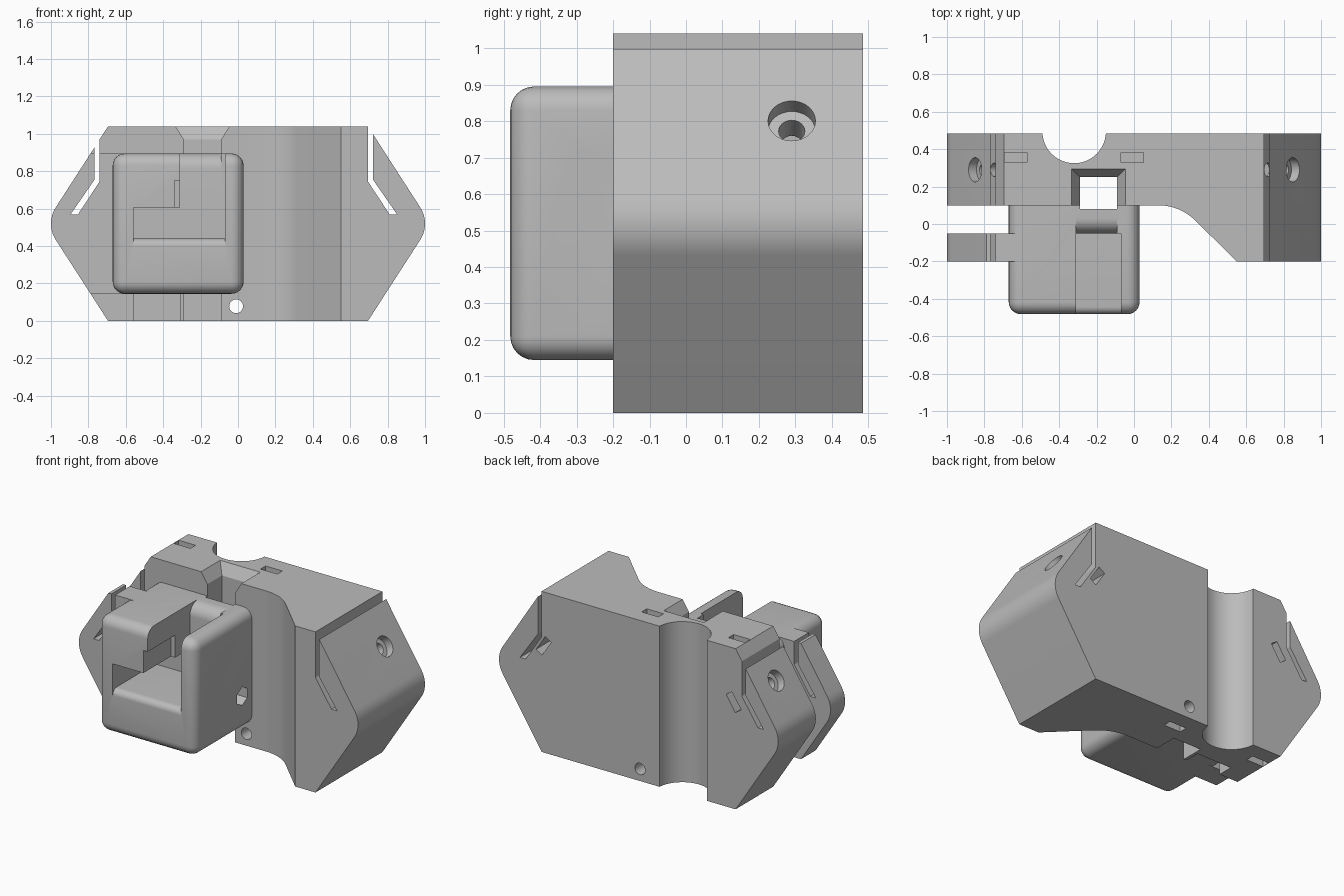
import bpy, bmesh
from math import sin, cos, pi, radians, asin
from mathutils import Vector

cube = bpy.data.objects.get("Cube")
if cube:
    bpy.data.objects.remove(cube, do_unlink=True)

grey = bpy.data.materials.new("light grey plastic")
grey.use_nodes = True
tone = (0.5, 0.5, 0.5, 1)
grey.diffuse_color = tone
grey.node_tree.nodes["Principled BSDF"].inputs["Base Color"].default_value = tone


def make(name, bm):
    bmesh.ops.recalc_face_normals(bm, faces=bm.faces)
    mesh = bpy.data.meshes.new(name)
    bm.to_mesh(mesh)
    bm.free()
    mesh.materials.append(grey)
    ob = bpy.data.objects.new(name, mesh)
    bpy.context.collection.objects.link(ob)
    return ob


def prism(name, pts, axis, lo, hi):
    """Extrude a 2D outline along an axis."""
    place = {"x": lambda a, b, t: (t, a, b),
             "y": lambda a, b, t: (a, t, b),
             "z": lambda a, b, t: (a, b, t)}[axis]
    bm = bmesh.new()
    face = bm.faces.new([bm.verts.new(place(a, b, lo)) for a, b in pts])
    side = bmesh.ops.extrude_face_region(bm, geom=[face])
    move = Vector(place(0, 0, hi - lo))
    for v in side["geom"]:
        if isinstance(v, bmesh.types.BMVert):
            v.co += move
    return make(name, bm)


def box(name, x0, x1, y0, y1, z0, z1, round_by=0):
    ob = prism(name, [(x0, y0), (x1, y0), (x1, y1), (x0, y1)], "z", z0, z1)
    if round_by:
        bm = bmesh.new()
        bm.from_mesh(ob.data)
        bmesh.ops.bevel(bm, geom=bm.edges[:], offset=round_by, segments=6,
                        profile=0.5, affect="EDGES")
        bm.to_mesh(ob.data)
        bm.free()
    return ob


def rod(start, end, r, sides=32):
    start, end = Vector(start), Vector(end)
    bm = bmesh.new()
    bmesh.ops.create_cone(bm, cap_ends=True, segments=sides, radius1=r,
                          radius2=r, depth=(end - start).length)
    turn = (end - start).to_track_quat("Z", "Y")
    for v in bm.verts:
        v.co = turn @ v.co + (start + end) / 2
    return make("rod_cutter", bm)


def combine(target, tool, operation="DIFFERENCE"):
    mod = target.modifiers.new("combine", "BOOLEAN")
    mod.operation, mod.solver, mod.object = operation, "EXACT", tool
    bpy.context.view_layer.objects.active = target
    bpy.ops.object.modifier_apply(modifier=mod.name)
    bpy.data.objects.remove(tool, do_unlink=True)


def arc(cx, cy, r, a0, a1, n=10):
    return [(cx + r * cos(radians(a0 + (a1 - a0) * i / n)),
             cy + r * sin(radians(a0 + (a1 - a0) * i / n))) for i in range(n + 1)]


# Front outline with rounded tips, shared by body and ear
H, MID = 1.04, 0.52
TILT = asin(0.55) * 180 / pi
outline = ([(-0.695, 0), (0.695, 0)] + arc(0.84, MID, 0.16, -TILT, TILT)
           + [(0.695, H), (-0.695, H)]
           + arc(-0.84, MID, 0.16, 180 - TILT, 180 + TILT))

# Main body: plan shape limited by the front outline
plan = ([(-1.1, 0.1)] + arc(0.13, -0.18, 0.28, 90, 45)
        + [(0.55, -0.2), (1.1, -0.2), (1.1, 0.485), (-1.1, 0.485)])
body = prism("carriage_body", plan, "z", -0.1, 1.2)
combine(body, prism("outline", outline, "y", -0.5, 0.8), "INTERSECT")

# Front ear and rounded housing
ear = prism("front_ear", outline, "y", -0.2, -0.05)
combine(ear, box("limit", -1.2, -0.6, -0.5, 0.5, 0.145, 0.895), "INTERSECT")
housing = box("housing", -0.67, 0.03, -0.482, 0.2, 0.145, 0.895, 0.065)
combine(housing, ear, "UNION")
combine(body, housing, "UNION")


def cut(tool):
    combine(body, tool)


# Round groove down the back
cut(rod((-0.32, 0.495, -0.1), (-0.32, 0.495, 1.2), 0.17, 48))

# Rod clamps on both sides: bore, bent slit, clamp screw, nut pocket
for s, shift in ((1, 0), (-1, 0.045)):
    hole = s * (0.77 + shift)
    cut(rod((hole, -0.6, MID), (hole, 0.6, MID), 0.088, 40))
    slit = [(0.695, 1.2), (0.695, 0.745), (0.81, 0.57),
            (0.85, 0.57), (0.722, 0.755), (0.722, 1.2)]
    cut(prism("slit", [(s * (x + shift), z) for x, z in slit], "y", -0.6, 0.6))
    axis = Vector((s * 0.835, 0, 0.55))
    face = Vector((s * 0.848, 0.29, 0.8))
    cut(rod(face - axis * 0.05, face + axis * 0.2, 0.065))
    cut(rod(face - axis * 0.28, face + axis * 0.2, 0.036, 24))
    mid, across = face - axis * 0.2, Vector((-axis.z, 0, axis.x))
    corners = [mid + axis * a * 0.025 + across * b * 0.06
               for a, b in ((-1, -1), (1, -1), (1, 1), (-1, 1))]
    cut(prism("nut_pocket", [(c.x, c.z) for c in corners], "y", 0.23, 0.6))

# Four mounting holes with wider mouths, and their nut pockets
for x in (-0.632, -0.01):
    for z in (0.078, 0.963):
        cut(rod((x, -0.6, z), (x, 0.6, z), 0.037, 24))
        cut(rod((x, -0.1, z), (x, 0.12, z), 0.052, 24))
        low = -0.1 if z < MID else 0.91
        cut(box("nut_slot", x - 0.06, x + 0.06, 0.33, 0.382, low, low + 0.23))

# Belt channel with a flared top and a wider foot
cut(box("channel", -0.29, -0.09, 0.08, 0.25, -0.1, 1.2))
flare = box("flare", -0.34, -0.04, 0.08, 0.3, 0.97, 1.05)
for v in flare.data.vertices:
    if v.co.z < 1:
        v.co.x = -0.29 if v.co.x < -0.2 else -0.09
        v.co.y = min(v.co.y, 0.25)
cut(flare)
cut(box("foot_recess", -0.56, -0.31, 0.05, 0.2, -0.1, 0.143))

# Housing cavity, open at the front and partly at the top
cut(box("window", -0.56, -0.07, -0.6, -0.05, 0.44, 0.605))
cut(box("top_slot", -0.31, -0.07, -0.6, -0.05, 0.55, 1.0))
cut(box("side_step", -0.34, -0.3, -0.6, -0.2, 0.55, 0.75))


def round_edge(y, z, r, x0, x1):
    pts = arc(y + r, z - r, r, 180, 90) + [(y + r, z + 0.05), (y - 0.05, z + 0.05),
                                           (y - 0.05, z - r)]
    cut(prism("edge_cutter", pts, "x", x0, x1))


round_edge(-0.05, 0.895, 0.08, -0.31, -0.09)
round_edge(-0.482, 0.44, 0.04, -0.56, -0.07)

# Tension screw through the housing side, with seats, and a hex pocket
cut(rod((-0.5, -0.27, 0.66), (0.2, -0.27, 0.66), 0.036, 24))
cut(rod((0.01, -0.27, 0.66), (0.2, -0.27, 0.66), 0.065))
cut(rod((-0.09, -0.27, 0.66), (-0.05, -0.27, 0.66), 0.05, 6))
cut(rod((-0.62, -0.2, 0.52), (-0.5, -0.2, 0.52), 0.036, 24))
cut(rod((-0.06, 0.0, 0.37), (0.1, 0.0, 0.37), 0.06, 6))

bpy.ops.object.select_all(action="DESELECT")
body.select_set(True)
bpy.context.view_layer.objects.active = body
bpy.ops.object.shade_smooth_by_angle(angle=radians(30))
